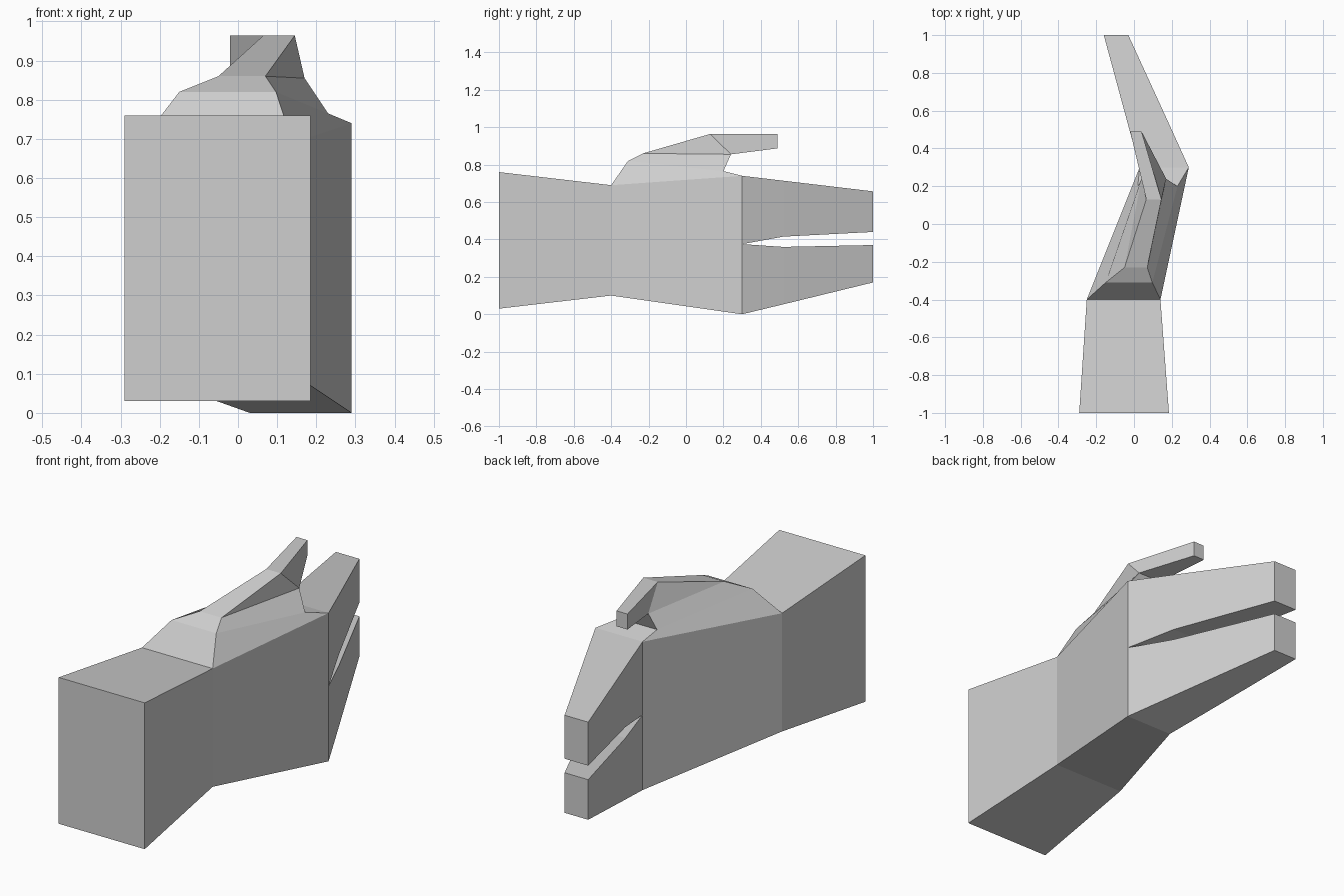
import bpy
import bmesh

cube = bpy.data.objects.get("Cube")
if cube:
    bpy.data.objects.remove(cube, do_unlink=True)

# Single flat colour
grey = bpy.data.materials.new("light_grey")
grey.use_nodes = True
COLOR = (0.62, 0.62, 0.62, 1)
grey.diffuse_color = COLOR
grey.node_tree.nodes["Principled BSDF"].inputs["Base Color"].default_value = COLOR


def finish(name, bm):
    bmesh.ops.recalc_face_normals(bm, faces=bm.faces)
    mesh = bpy.data.meshes.new(name)
    bm.to_mesh(mesh)
    bm.free()
    mesh.materials.append(grey)
    obj = bpy.data.objects.new(name, mesh)
    bpy.context.collection.objects.link(obj)
    return obj


def loft(name, sections, cap_first=False, cap_last=False, open_top=None):
    """Join rectangular sections (y, x left, x right, z low, z high)."""
    bm = bmesh.new()
    rings = [[bm.verts.new((x, y, z)) for x, z in ((a, lo), (b, lo), (b, hi), (a, hi))]
             for y, a, b, lo, hi in sections]
    for s, (r, q) in enumerate(zip(rings, rings[1:])):
        for i in range(4):
            j = (i + 1) % 4
            if i == 2 and s == open_top:
                continue  # the thumb base closes this gap
            bm.faces.new((r[i], r[j], q[j], q[i]))
    if cap_first:
        bm.faces.new(rings[0])
    if cap_last:
        bm.faces.new(rings[-1])
    return finish(name, bm)


# Wrist and palm
loft("wrist_and_palm", [
    (-1.0, -0.29, 0.185, 0.03, 0.76),
    (-0.4, -0.25, 0.14, 0.10, 0.69),
    (0.3, 0.03, 0.29, 0.0, 0.74),
], cap_first=True, open_top=1)

# Two finger blocks parted by a narrow gap
loft("upper_fingers", [
    (0.3, 0.03, 0.29, 0.375, 0.74),
    (0.52, -0.03, 0.19, 0.415, 0.714),
    (1.0, -0.16, -0.03, 0.44, 0.657),
], cap_last=True)
loft("lower_fingers", [
    (0.3, 0.03, 0.29, 0.0, 0.375),
    (0.52, -0.03, 0.19, 0.36, 0.36),
    (1.0, -0.16, -0.03, 0.17, 0.37),
][:1] + [
    (0.52, -0.03, 0.19, 0.053, 0.36),
    (1.0, -0.16, -0.03, 0.17, 0.37),
], cap_last=True)

# Thumb: a ribbon of point pairs (y, z, x left, x right) with closed sides
bm = bmesh.new()
pairs = [
    (-0.4, 0.69, -0.25, 0.14),      # wrist edge
    (-0.31, 0.82, -0.15, 0.097),    # base
    (-0.23, 0.86, -0.05, 0.07),     # base top
    (0.13, 0.964, 0.065, 0.145),    # knuckle
    (0.49, 0.964, -0.02, 0.04),     # tip top
    (0.49, 0.887, -0.02, 0.04),     # tip bottom
    (0.24, 0.855, 0.04, 0.17),      # under the knuckle
    (0.2, 0.765, 0.02, 0.23),       # web
    (0.3, 0.74, 0.03, 0.29),        # finger edge
]
left = [bm.verts.new((a, y, z)) for y, z, a, b in pairs]
right = [bm.verts.new((b, y, z)) for y, z, a, b in pairs]
for i in range(len(pairs) - 1):
    bm.faces.new((left[i], right[i], right[i + 1], left[i + 1]))
for side in (left, right):
    for ids in ((0, 1, 7, 8), (1, 2, 6, 7), (2, 3, 6), (3, 4, 5, 6)):
        bm.faces.new([side[i] for i in ids])
finish("thumb", bm)
